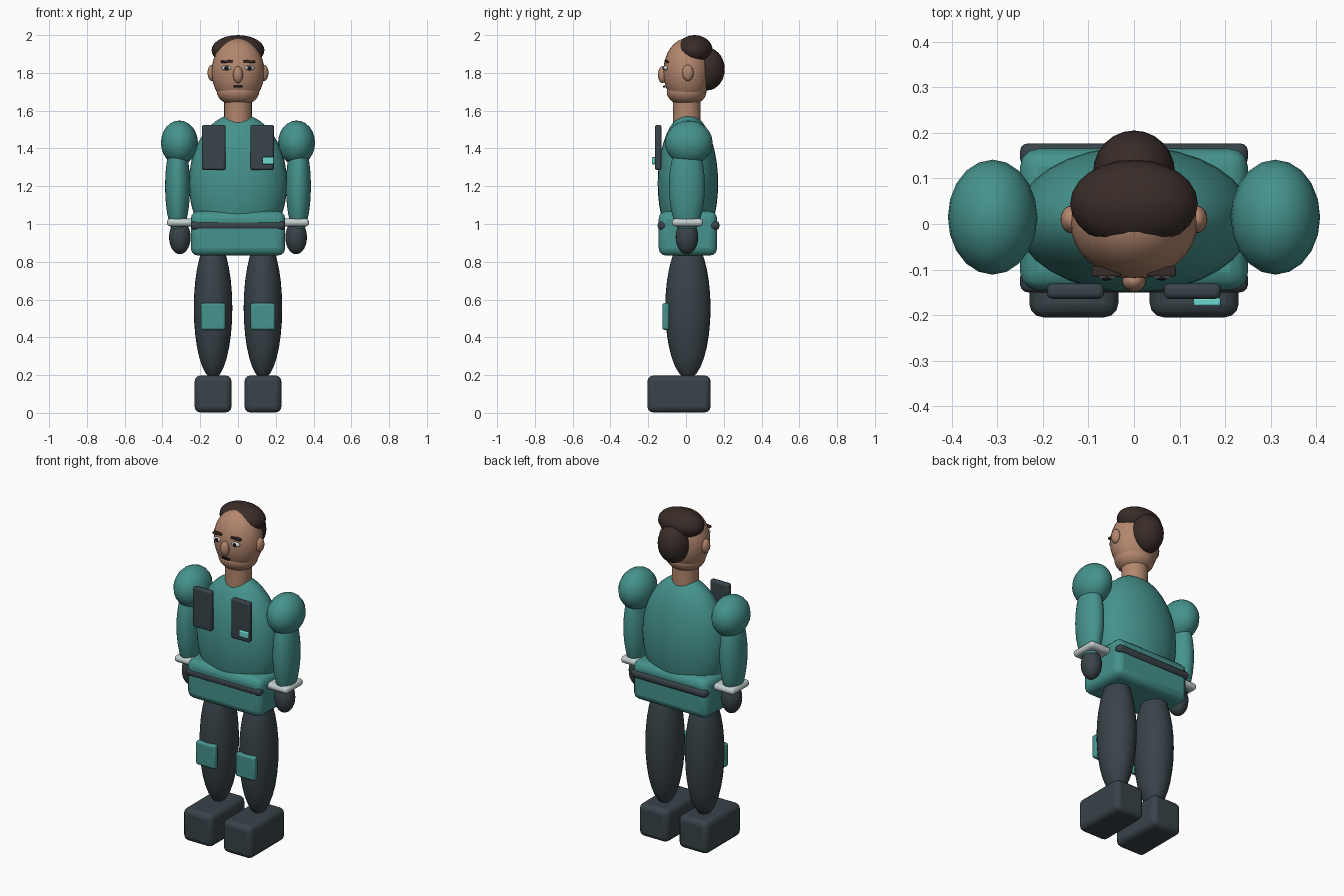
import bpy
from math import radians

cube = bpy.data.objects.get("Cube")
if cube:
    bpy.data.objects.remove(cube, do_unlink=True)


def material(name, r, g, b):
    m = bpy.data.materials.new(name)
    m.use_nodes = True
    m.diffuse_color = (r, g, b, 1)
    bsdf = m.node_tree.nodes["Principled BSDF"]
    bsdf.inputs["Base Color"].default_value = (r, g, b, 1)
    bsdf.inputs["Roughness"].default_value = 0.6
    return m


teal = material("teal_cloth", 0.06, 0.29, 0.265)
dark = material("dark_fabric", 0.04, 0.056, 0.066)
skin = material("skin", 0.45, 0.24, 0.155)
brown = material("brown_hair", 0.04, 0.025, 0.021)
silver = material("silver", 0.55, 0.62, 0.62)
cyan = material("cyan", 0.15, 0.68, 0.62)
white = material("eye_white", 0.65, 0.68, 0.66)
black = material("black", 0.01, 0.01, 0.012)


def finish(name, mat):
    ob = bpy.context.object
    ob.name = name
    ob.data.materials.append(mat)
    return ob


def ball(name, mat, loc, radii, segments=32, rings=16):
    bpy.ops.mesh.primitive_uv_sphere_add(segments=segments, ring_count=rings, location=loc)
    ob = finish(name, mat)
    ob.scale = radii
    bpy.ops.object.transform_apply(location=False, rotation=False, scale=True)
    bpy.ops.object.shade_smooth()
    return ob


def box(name, mat, loc, size, bevel, tilt=0):
    bpy.ops.mesh.primitive_cube_add(size=1, location=loc)
    ob = finish(name, mat)
    ob.scale = size
    bpy.ops.object.transform_apply(location=False, rotation=False, scale=True)
    ob.rotation_euler.y = radians(tilt)
    mod = ob.modifiers.new("Rounded edges", "BEVEL")
    mod.width = bevel
    mod.segments = 3
    bpy.ops.object.shade_smooth_by_angle(angle=radians(35))
    return ob


# Torso, hips and belt
ball("torso", teal, (0, 0.01, 1.215), (0.26, 0.16, 0.37), 32, 20)
box("hips", teal, (0, 0.01, 0.95), (0.5, 0.31, 0.235), 0.04)
box("belt_front", dark, (0, -0.125, 0.992), (0.5, 0.05, 0.045), 0.018)
box("belt_back", dark, (0, 0.152, 0.992), (0.5, 0.05, 0.045), 0.018)

# Neck and head
bpy.ops.mesh.primitive_cylinder_add(vertices=32, radius=0.073, depth=0.16, location=(0, 0.005, 1.605))
finish("neck", skin)
bpy.ops.object.shade_smooth_by_angle(angle=radians(35))
ball("head", skin, (0, 0.005, 1.805), (0.14, 0.125, 0.178))
ball("jaw", skin, (0, 0.003, 1.7), (0.112, 0.105, 0.075))
ball("nose", skin, (0, -0.125, 1.79), (0.026, 0.024, 0.044), 20, 12)
box("mouth", black, (0, -0.115, 1.727), (0.05, 0.014, 0.011), 0.004)

# Hair cap and bun
ball("hair_cap", brown, (0, 0.045, 1.92), (0.14, 0.096, 0.08), 24, 14)
ball("hair_bun", brown, (0, 0.112, 1.82), (0.09, 0.093, 0.113), 24, 14)

# Paired parts
for side, s in (("left", 1), ("right", -1)):
    # Face
    ball(f"{side}_ear", skin, (s * 0.138, 0.01, 1.8), (0.023, 0.03, 0.043), 20, 12)
    ball(f"{side}_eye", white, (s * 0.06, -0.107, 1.826), (0.027, 0.014, 0.013), 20, 12)
    ball(f"{side}_iris", black, (s * 0.06, -0.119, 1.826), (0.011, 0.005, 0.011), 16, 8)
    box(f"{side}_eyebrow", brown, (s * 0.06, -0.104, 1.86), (0.064, 0.022, 0.013), 0.004, s * 4)

    # Arm
    ball(f"{side}_shoulder", teal, (s * 0.31, 0.015, 1.43), (0.098, 0.126, 0.118), 20, 12)
    ball(f"{side}_arm", teal, (s * 0.32, 0.005, 1.2), (0.066, 0.095, 0.26))
    box(f"{side}_cuff", silver, (s * 0.3, 0.008, 1.008), (0.154, 0.165, 0.04), 0.018)
    ball(f"{side}_hand", dark, (s * 0.308, 0.005, 0.93), (0.057, 0.06, 0.09), 24, 14)

    # Leg
    ball(f"{side}_leg", dark, (s * 0.132, 0.01, 0.555), (0.102, 0.12, 0.375))
    box(f"{side}_knee_pad", teal, (s * 0.132, -0.107, 0.51), (0.13, 0.036, 0.142), 0.012)
    box(f"{side}_boot", dark, (s * 0.132, -0.037, 0.1), (0.195, 0.335, 0.195), 0.03)

    # Chest plate
    box(f"{side}_chest_plate", dark, (s * 0.128, -0.147, 1.405), (0.125, 0.034, 0.24), 0.012)

box("chest_badge", cyan, (0.16, -0.171, 1.335), (0.06, 0.018, 0.038), 0.005)
